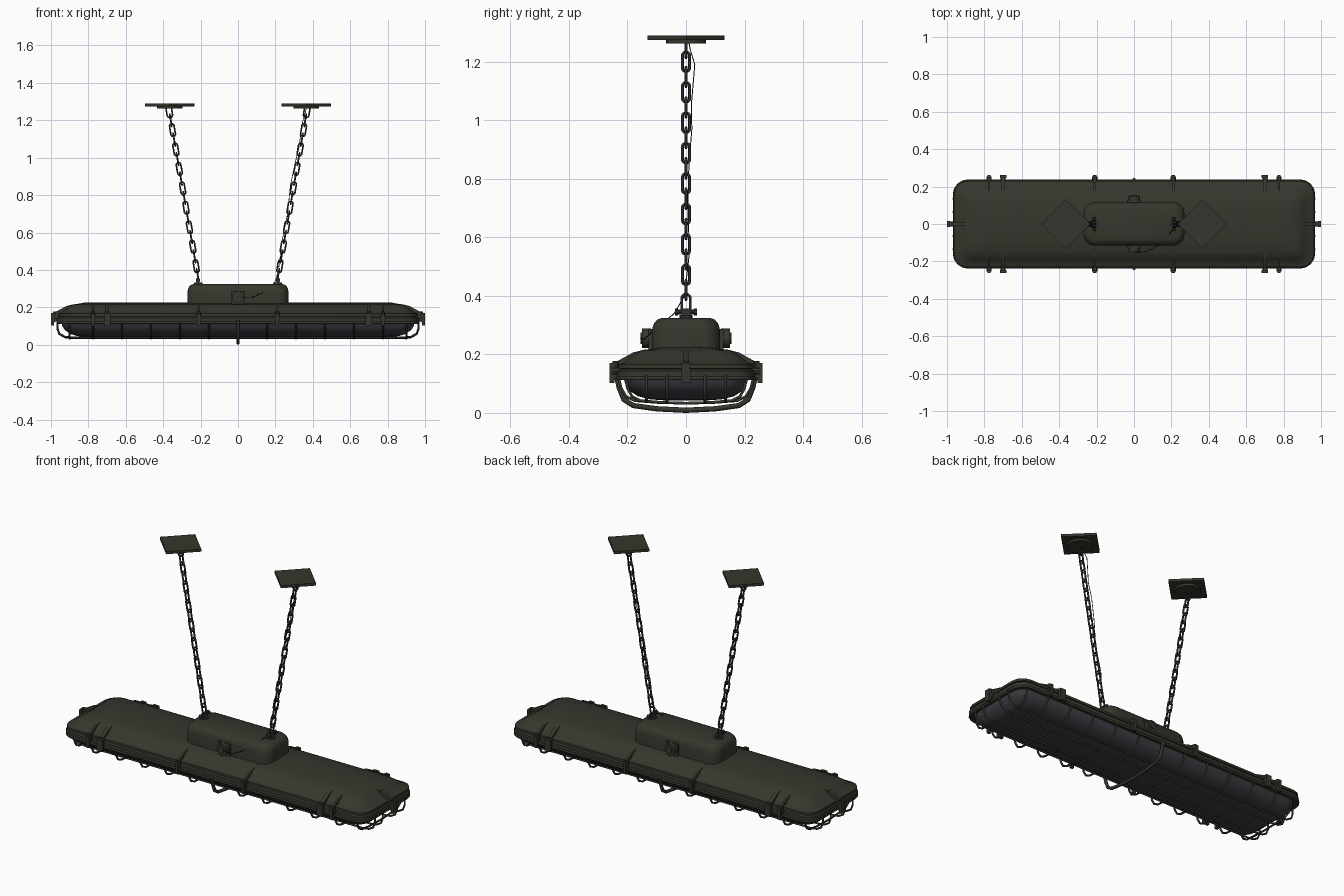
import bpy, bmesh, math
from mathutils import Vector, Matrix

if "Cube" in bpy.data.objects:
    bpy.data.objects.remove(bpy.data.objects["Cube"])


def material(name, rgb):
    m = bpy.data.materials.new(name)
    m.diffuse_color = (*rgb, 1)
    m.use_nodes = True
    m.node_tree.nodes["Principled BSDF"].inputs["Base Color"].default_value = m.diffuse_color
    return m


OLIVE = material("olive painted metal", (0.036, 0.037, 0.026))
GLASS = material("smoky glass", (0.05, 0.046, 0.056))
STEEL = material("dark chain steel", (0.032, 0.032, 0.036))
BLACK = material("black cable", (0.012, 0.012, 0.012))


def finish(name, bm, mat, smooth=35):
    bmesh.ops.recalc_face_normals(bm, faces=bm.faces)
    me = bpy.data.meshes.new(name)
    bm.to_mesh(me)
    bm.free()
    ob = bpy.data.objects.new(name, me)
    bpy.context.collection.objects.link(ob)
    me.materials.append(mat)
    bpy.ops.object.select_all(action='DESELECT')
    ob.select_set(True)
    bpy.context.view_layer.objects.active = ob
    bpy.ops.object.shade_smooth_by_angle(angle=math.radians(smooth))
    return ob


def ring(hx, hy, c, z, n):
    # rectangle with corners rounded (n > 1) or chamfered (n = 1)
    pts = []
    for k, (sx, sy) in enumerate(((1, 1), (-1, 1), (-1, -1), (1, -1))):
        for i in range(n + 1):
            a = math.pi / 2 * (k + i / n)
            pts.append((sx * (hx - c) + c * math.cos(a), sy * (hy - c) + c * math.sin(a), z))
    return pts


def loft(name, levels, mat, n=4, smooth=35):
    # levels: (half x, half y, corner, z)
    bm = bmesh.new()
    rows = [[bm.verts.new(p) for p in ring(*lv, n)] for lv in levels]
    for a, b in zip(rows, rows[1:]):
        for i in range(len(a)):
            j = (i + 1) % len(a)
            bm.faces.new((a[i], a[j], b[j], b[i]))
    bm.faces.new(rows[0])
    bm.faces.new(rows[-1])
    return finish(name, bm, mat, smooth)


def tubes(name, paths, r, mat, cyclic=False, res=1):
    cu = bpy.data.curves.new(name, 'CURVE')
    cu.dimensions = '3D'
    cu.bevel_depth, cu.bevel_resolution, cu.use_fill_caps = r, res, True
    for path in paths:
        s = cu.splines.new('POLY')
        s.points.add(len(path) - 1)
        for p, co in zip(s.points, path):
            p.co = (*co, 1)
        s.use_cyclic_u = cyclic
        s.use_smooth = True
    cu.materials.append(mat)
    ob = bpy.data.objects.new(name, cu)
    bpy.context.collection.objects.link(ob)
    bpy.ops.object.select_all(action='DESELECT')
    ob.select_set(True)
    bpy.context.view_layer.objects.active = ob
    bpy.ops.object.convert(target='MESH')


def add_box(bm, c, s, rot=0):
    bmesh.ops.create_cube(bm, size=1, matrix=Matrix.Translation(c) @ Matrix.Rotation(rot, 4, 'Z')
                          @ Matrix.Diagonal((*s, 1)))


def add_cyl(bm, c, r, depth, axis='Z', seg=20, r2=None):
    rot = {'Z': Matrix(), 'Y': Matrix.Rotation(math.pi / 2, 4, 'X'),
           'X': Matrix.Rotation(math.pi / 2, 4, 'Y')}[axis]
    bmesh.ops.create_cone(bm, cap_ends=True, segments=seg, radius1=r, radius2=r if r2 is None else r2,
                          depth=depth, matrix=Matrix.Translation(c) @ rot)


# housing: rim, sloping shoulder and shallow ridge
loft("housing", [(.95, .22, .07, .15), (.962, .23, .07, .152), (.962, .23, .07, .166),
                 (.945, .21, .065, .172), (.92, .19, .06, .19), (.9, .17, .055, .205),
                 (.885, .15, .05, .215), (.83, .085, .04, .223), (.82, .008, .007, .226)], OLIVE, 3)
loft("rim_frame", [(.95, .215, .07, .116), (.965, .235, .075, .118), (.965, .235, .075, .144),
                   (.95, .22, .07, .152)], OLIVE, 3)
loft("glass_cover", [(.945, .215, .07, .125), (.94, .208, .07, .1), (.925, .196, .07, .078),
                     (.895, .165, .07, .057), (.86, .12, .07, .046), (.8, .06, .05, .042)], GLASS, 4, 60)
loft("junction_box", [(.27, .116, .06, .2), (.27, .116, .06, .285), (.265, .11, .058, .305),
                      (.254, .099, .052, .318), (.237, .082, .045, .325)], OLIVE, 5, 50)

# cable glands on both sides of the junction box
bm = bmesh.new()
for s in (-1, 1):
    add_box(bm, (0, s * .118, .25), (.075, .02, .075))
    add_cyl(bm, (0, s * .135, .255), .033, .03, 'Y')
    add_cyl(bm, (0, s * .148, .255), .02, .016, 'Y', 6)
finish("cable_glands", bm, OLIVE)

# wire cage: cross wires, lengthwise wires and rim loop
prof = [(.232, .125), (.222, .085), (.205, .056), (.175, .042), (.1, .036), (0, .033)]
half = [(-y, z) for y, z in prof] + [(y, z) for y, z in prof[-2::-1]]
cross = []
for k in (1, 2, 3, 4, 5):
    for s in (-1, 1):
        cross.append([(s * .155 * k, y, z) for y, z in half])
for s in (-1, 1):
    cross.append([(s * .9, y * .9, z) for y, z in half])
tubes("cage_cross_wires", cross, .0055, OLIVE)
ends = [(.966, .125), (.966, .085), (.955, .055), (.925, .038), (.88, .034)]
tubes("cage_long_wires", [[(-x, y, z + abs(y) * .03) for x, z in ends] +
                          [(x, y, z + abs(y) * .03) for x, z in ends[::-1]]
                          for y in (-.135, -.065, .065, .135)], .0055, OLIVE)
tubes("cage_rim_loop", [ring(.962, .232, .075, .118, 4)], .007, OLIVE, True)

# thick centre hoop of the cage
tubes("cage_centre_hoop", [[(0, y, z) for y, z in
                            ((-.238, .13), (-.228, .085), (-.212, .045), (-.18, .025), (-.1, .014), (0, .009),
                             (.1, .014), (.18, .025), (.212, .045), (.228, .085), (.238, .13))]],
      .009, OLIVE, res=2)


# clamps round the rim: lever, bolt and tapering fin
def clamp(bm, at, angle, base, wide):
    before = len(bm.verts)
    add_box(bm, (.253, 0, .136), (.016, wide * .7, .068))
    add_cyl(bm, (.238, 0, .143), .014, .03, 'X', 10)
    add_cyl(bm, (.24, 0, .166), .011, .022, 'Z', 10)
    fin = [(.245, .118), (.25, .17), (.225, .182), (.18, .207), (.15, .214), (.15, .2), (.2, .15)]
    sides = [[bm.verts.new((r, s * wide * .22, z)) for r, z in fin] for s in (-1, 1)]
    bm.faces.new(sides[0])
    bm.faces.new(sides[1])
    for i in range(len(fin)):
        j = (i + 1) % len(fin)
        bm.faces.new((sides[0][i], sides[0][j], sides[1][j], sides[1][i]))
    bm.verts.ensure_lookup_table()
    bmesh.ops.transform(bm, verts=bm.verts[before:], matrix=Matrix.Translation(at)
                        @ Matrix.Rotation(angle, 4, 'Z') @ Matrix.Translation((base, 0, 0)))


bm = bmesh.new()
for s in (-1, 1):
    for x, w in ((.21, .026), (.7, .05), (.775, .026)):
        clamp(bm, (x, 0, 0), s * math.pi / 2, 0, w)
        clamp(bm, (-x, 0, 0), s * math.pi / 2, 0, w)
    clamp(bm, (0, 0, 0), 0 if s > 0 else math.pi, .738, .045)
finish("rim_clamps", bm, OLIVE)


# chains with shackles and ceiling plates
def link(c, axis, side, hl, hw):
    pts = []
    for i in range(16):
        a = 2 * math.pi * (i + .5) / 16
        end = hl - hw if math.sin(a) > 0 else hw - hl
        pts.append(c + side * hw * math.cos(a) + axis * (hw * math.sin(a) + end))
    return pts


for s, tag in ((-1, "left"), (1, "right")):
    def at(z):
        return Vector((s * (.215 + (z - .37) * .174), 0, z))
    axis = (at(1) - at(0)).normalized()
    across = Vector((axis.z, 0, -axis.x))
    yside = Vector((0, 1, 0))
    links = [link(at(1.2 - .052 * i), axis, across if i % 2 else yside, .034, .0125) for i in range(16)]
    links.append(link(at(1.246), axis, across, .032, .015))
    links.append(link(at(.372), axis, yside, .034, .015))
    tubes(tag + "_chain", links, .005, STEEL, True)

    bm = bmesh.new()
    add_cyl(bm, (s * .213, 0, .345), .008, .075, 'Y', 10)
    for y in (-.033, .033):
        add_cyl(bm, (s * .213, y, .345), .012, .01, 'Y', 6)
    add_cyl(bm, (s * .213, 0, .328), .022, .012)
    add_box(bm, (s * .213, 0, .338), (.016, .03, .036))
    finish(tag + "_shackle_mount", bm, STEEL)

    bm = bmesh.new()
    add_box(bm, (s * .365, 0, 1.2825), (.186, .186, .015), math.pi / 4)
    add_cyl(bm, (s * .365, 0, 1.269), .068, .014, 'Z', 28)
    finish(tag + "_ceiling_plate", bm, OLIVE)

# thin power cable from the front gland up the right chain
tubes("power_cable", [[(0, -.155, .255), (.07, -.145, .25), (.16, -.1, .29), (.2, -.04, .34), (.217, -.005, .4),
                       (.235, .012, .55), (.265, .006, .7), (.28, .01, .85), (.305, .02, .97),
                       (.325, .018, 1.05), (.345, .03, 1.19), (.36, .015, 1.24), (.365, .01, 1.265)]],
      .0018, BLACK)
